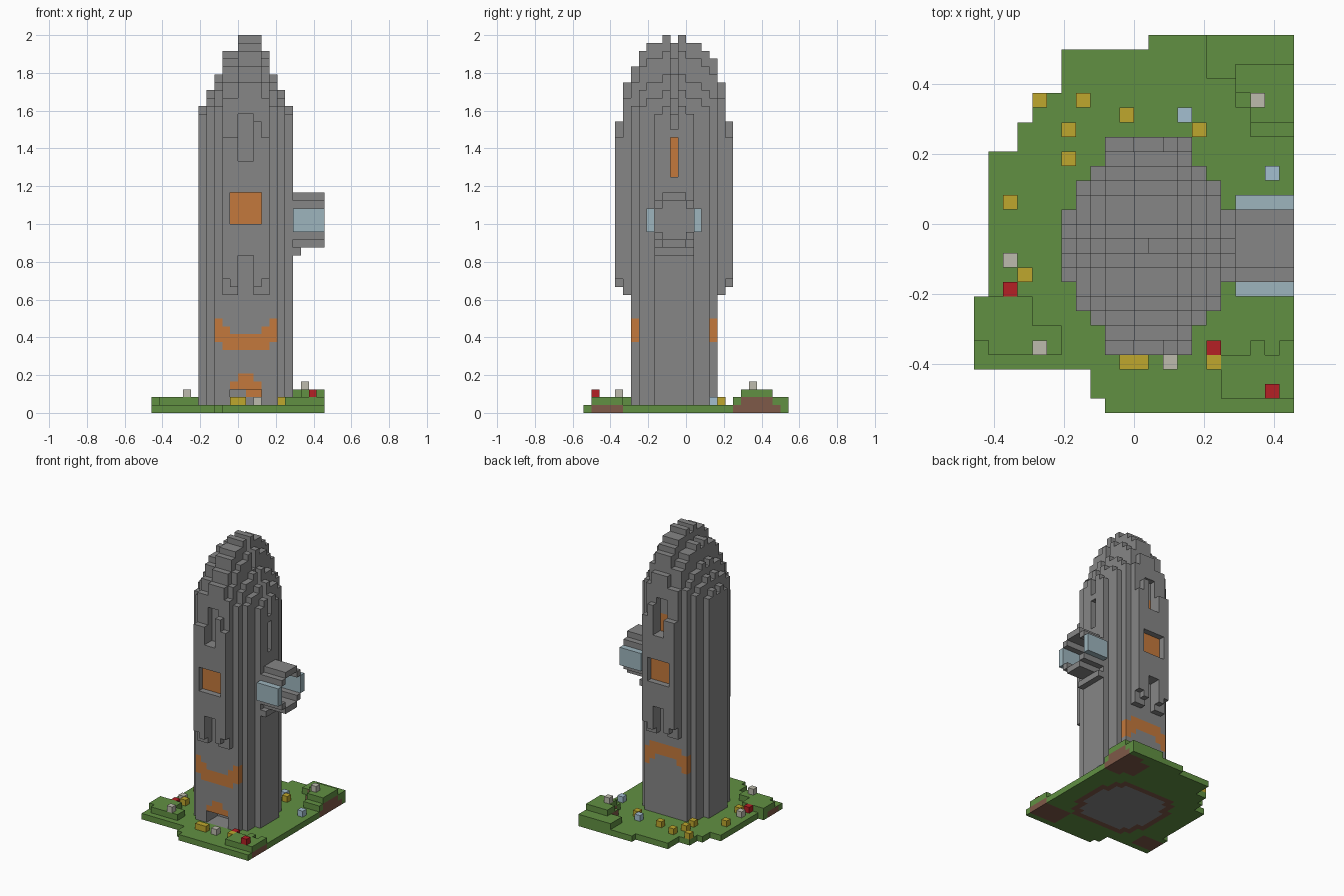
import bpy, bmesh
from mathutils import Vector

if "Cube" in bpy.data.objects:
    bpy.data.objects.remove(bpy.data.objects["Cube"])

U = 2 / 48  # block size
DIRS = [Vector(d) for d in ((1, 0, 0), (-1, 0, 0), (0, 1, 0), (0, -1, 0), (0, 0, 1), (0, 0, -1))]


def material(name, rgb):
    m = bpy.data.materials.new(name)
    m.use_nodes = True
    m.diffuse_color = (*rgb, 1)
    m.node_tree.nodes["Principled BSDF"].inputs["Base Color"].default_value = (*rgb, 1)
    return m


STONE = material("grey stone", (0.24, 0.24, 0.24))
ORANGE = material("orange", (0.55, 0.19, 0.045))
GLASS = material("pale blue glass", (0.34, 0.46, 0.51))
GRASS = material("grass green", (0.12, 0.28, 0.055))
SOIL = material("brown soil", (0.21, 0.10, 0.065))
YELLOW = material("yellow petal", (0.52, 0.39, 0.027))
RED = material("red petal", (0.46, 0.014, 0.018))
CREAM = material("cream petal", (0.51, 0.50, 0.42))
BLUE = material("blue petal", (0.37, 0.52, 0.63))


def box(x0, x1, y0, y1, z0, z1):
    return {(x, y, z) for x in range(x0, x1) for y in range(y0, y1) for z in range(z0, z1)}


def block_object(name, cells, mats, rule=lambda c, n: 0):
    """Outer skin of a set of blocks; rule picks the material of each face."""
    bm = bmesh.new()
    verts = {}
    for c in sorted(cells):
        for n in DIRS:
            if tuple(int(a + b) for a, b in zip(c, n)) in cells:
                continue
            s = Vector((n.y, n.z, n.x))
            t = n.cross(s)
            mid = Vector(c) + Vector((0.5, 0.5, 0.5)) + n / 2
            ring = []
            for a, b in ((-1, -1), (1, -1), (1, 1), (-1, 1)):
                p = mid + (s * a + t * b) / 2
                key = tuple(round(v) for v in p)
                if key not in verts:
                    verts[key] = bm.verts.new(((key[0] - 11) * U, (key[1] - 13) * U, key[2] * U))
                ring.append(verts[key])
            bm.faces.new(ring).material_index = rule(c, n)
    # join neighbouring flat faces of one colour
    bmesh.ops.dissolve_limit(bm, angle_limit=0.01, verts=bm.verts[:], edges=bm.edges[:],
                             delimit={'MATERIAL'})
    me = bpy.data.meshes.new(name)
    bm.to_mesh(me)
    bm.free()
    for m in mats:
        me.materials.append(m)
    ob = bpy.data.objects.new(name, me)
    bpy.context.collection.objects.link(ob)
    return ob


# Tower: stepped plan and stepped crown
drop_x = dict(zip(range(6, 18), (9, 7, 5, 2, 2, 0, 0, 0, 2, 5, 7, 9)))
drop_y = dict(zip(range(4, 19), (11, 6, 4, 2, 1, 1, 0, 1, 0, 1, 1, 2, 3, 6, 11)))
half = {4: 3, 5: 3, 6: 4, 7: 5, 8: 5}
tower = set()
for y in drop_y:
    w = half.get(min(y, 22 - y), 6)
    depth = min(y, 22 - y)
    for x in range(12 - w, 12 + w):
        start = {4: 16, 5: 15}.get(depth, 0)
        if depth == 4 and x in (9, 14):
            start += 1
        top = 48 - drop_x[x] - drop_y[y]
        if y == 11 and x >= 12:
            top -= 2
        tower |= box(x, x + 1, y, y + 1, start, top)

painted = set()
for back in (False, True):
    def row(y):
        return 22 - y if back else y

    def slab(x0, x1, y, z0, z1):
        return box(x0, x1, row(y), row(y) + 1, z0, z1)

    # recessed window and the notches above and below it
    tower -= slab(10, 14, 4, 24, 28)
    painted |= slab(10, 14, 5, 24, 28)
    for y in (4, 5):
        tower -= slab(11, 13, y, 32, 38)
        tower -= slab(11, 13, y, 15, 20)
    if back:
        painted |= slab(11, 13, 6, 32, 35)
    # curved band: sags in front, arches at the back
    for x in range(8, 16):
        step = min(x - 8, 15 - x, 2)
        if back:
            painted |= slab(x, x + 1, 6, 9 + step, 12 + min(step, 1))
        else:
            painted |= slab(x, x + 1, 6, 9 - min(step, 1), 12 - step)

# Doorway with a coloured arch, and the side slit
tower -= box(10, 14, 6, 9, 1, 3)
painted |= box(10, 14, 6, 7, 3, 4) | box(11, 13, 6, 7, 4, 5) | box(12, 14, 9, 10, 2, 3)
tower -= box(17, 18, 11, 12, 30, 35)
slit = box(16, 17, 11, 12, 30, 35)


def tower_rule(c, n):
    if c in slit:
        return int(n.x > 0.5)
    return int(c in painted and abs(n.z) < 0.5)


block_object("tower", tower, [STONE, ORANGE], tower_rule)

# Balcony: open-ended tube with glass sides
tube = box(18, 22, 9, 14, 22, 27) | box(18, 22, 10, 13, 21, 28)
tube -= box(18, 22, 9, 14, 23, 26) | box(18, 22, 10, 13, 22, 27)
block_object("balcony_shell", tube, [STONE])
block_object("balcony_bracket", box(18, 19, 9, 14, 20, 21), [STONE])
for name, y in (("front", 8), ("back", 14)):
    block_object("balcony_glass_" + name, box(18, 22, y, y + 1, 23, 26), [GLASS])

# Ground plate with three low mounds
ground = set()
for x, y0, y1 in ((9, 0, 1), (8, 1, 3), (0, 3, 8), (1, 8, 18), (3, 18, 20), (4, 20, 22),
                  (6, 22, 25), (12, 25, 26)):
    ground |= box(x, 22, y0, y1, 0, 1)
ground |= box(0, 4, 5, 8, 1, 2) | box(1, 6, 4, 6, 1, 2)
ground |= box(17, 22, 1, 4, 1, 2) | box(19, 20, 4, 5, 1, 2) | box(21, 22, 4, 5, 1, 2)
ground |= box(16, 22, 23, 26, 1, 2) | box(18, 22, 21, 23, 1, 2) | box(19, 22, 19, 21, 1, 2)
ground |= box(18, 22, 22, 24, 2, 3) | box(19, 22, 20, 22, 2, 3)

# Soil around the foundation and under the mounds
foot = {(x, y) for x, y, z in tower if z == 0}
ground -= {(x, y, 0) for x, y in foot}
soil = {(x + a, y + b, 0) for x, y in foot for a in (-1, 0, 1) for b in (-1, 0, 1)}
soil |= box(0, 4, 4, 7, 0, 1) | box(17, 22, 1, 5, 0, 1)
soil |= box(17, 22, 20, 24, 0, 2) | box(19, 22, 19, 25, 0, 1)
block_object("ground", ground, [GRASS, SOIL],
             lambda c, n: int(c in soil and n.z < 0.5))

# Flowers: single blocks resting on the ground
flowers = {
    "yellow": (YELLOW, ((4, 21), (7, 21), (10, 20), (6, 19), (15, 19), (6, 17), (2, 14),
                        (3, 9), (10, 3), (11, 3), (16, 3))),
    "blue": (BLUE, ((14, 20), (20, 16))),
    "cream": (CREAM, ((19, 21), (2, 10), (4, 4), (13, 3))),
    "red": (RED, ((2, 8), (16, 4), (20, 1))),
}
for name, (mat, spots) in flowers.items():
    cells = set()
    for x, y in spots:
        z = 1 + max(k for k in range(3) if (x, y, k) in ground)
        cells.add((x, y, z))
    block_object(name + "_flowers", cells, [mat])
